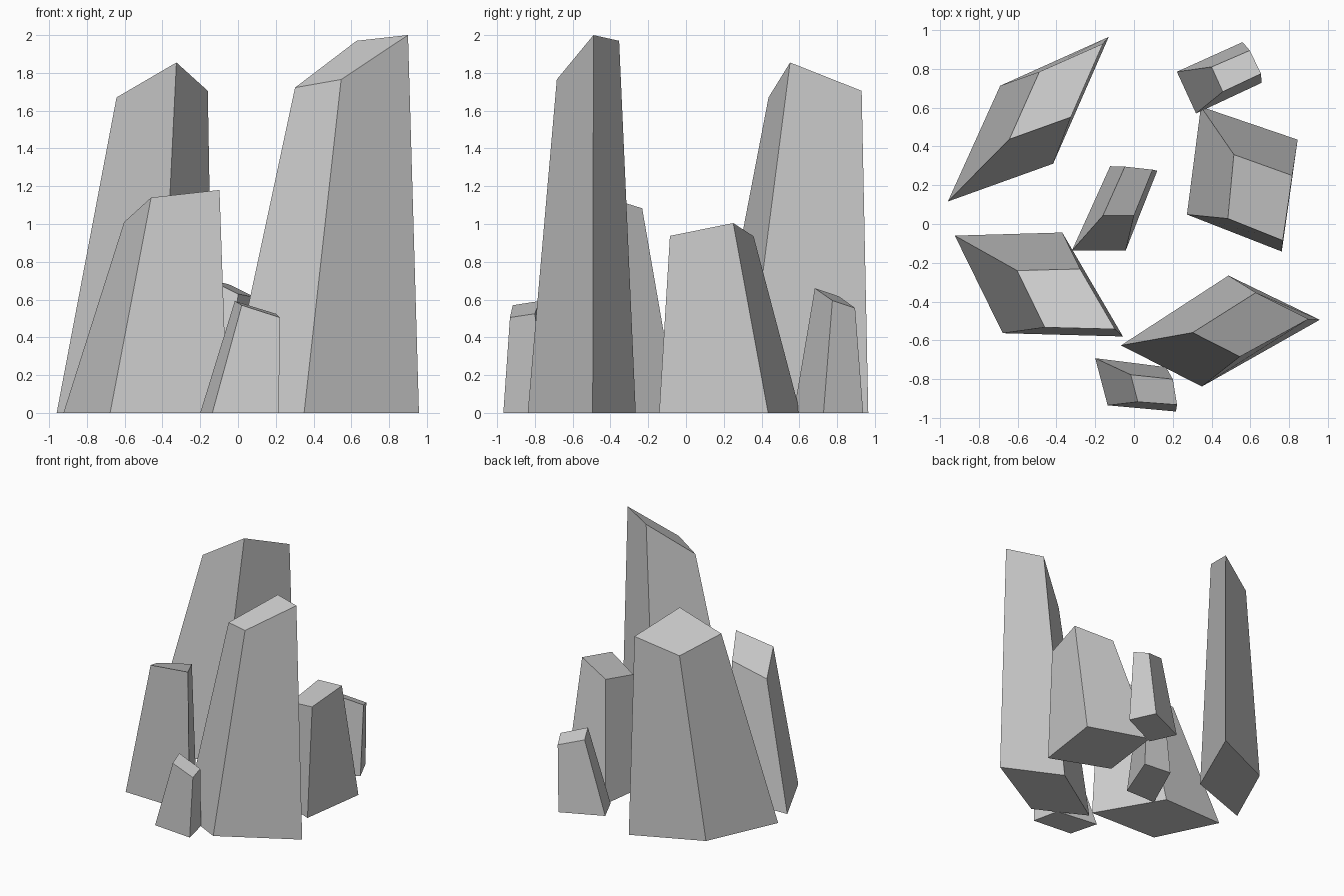
import bpy
import bmesh


def crystal(name, foot, tip):
    """Four-sided shard: footprint corners on the ground joined to a slanted tip."""
    bm = bmesh.new()
    low = [bm.verts.new((x, y, 0)) for x, y in foot]
    high = [bm.verts.new(p) for p in tip]
    bm.faces.new(low[::-1])
    bm.faces.new(high)
    for i in range(4):
        j = (i + 1) % 4
        bm.faces.new((low[i], low[j], high[j], high[i]))
    bmesh.ops.recalc_face_normals(bm, faces=bm.faces[:])
    mesh = bpy.data.meshes.new(name)
    bm.to_mesh(mesh)
    bm.free()
    obj = bpy.data.objects.new(name, mesh)
    bpy.context.collection.objects.link(obj)
    return obj


# Tall crystals
crystal("tall_crystal_back_left",
        [(-.417, .311), (-.13, .965), (-.69, .713), (-.96, .116)],
        [(-.326, .551, 1.855), (-.16, .93, 1.705), (-.488, .785, 1.57), (-.643, .437, 1.67)])
crystal("tall_crystal_front_right",
        [(-.067, -.626), (.35, -.838), (.958, -.494), (.487, -.266)],
        [(.302, -.56, 1.722), (.546, -.684, 1.765), (.90, -.49, 2.0), (.628, -.354, 1.97)])

# Medium crystals
crystal("medium_crystal_front_left",
        [(-.924, -.06), (-.677, -.563), (-.057, -.58), (-.37, -.044)],
        [(-.603, -.24, 1.01), (-.46, -.533, 1.14), (-.098, -.542, 1.18), (-.278, -.232, 1.083)])
crystal("medium_crystal_right",
        [(.345, .605), (.273, .049), (.762, -.142), (.844, .435)],
        [(.515, .358, .935), (.484, .028, .86), (.767, -.085, .937), (.816, .25, 1.005)])

# Small crystals
crystal("small_crystal_back_right",
        [(.221, .785), (.32, .57), (.658, .728), (.56, .938)],
        [(.40, .81, .617), (.458, .682, .66), (.655, .775, .595), (.597, .895, .555)])
crystal("small_crystal_centre",
        [(-.32, -.137), (-.043, -.137), (.12, .275), (-.123, .298)],
        [(-.16, .044, .71), (0, .044, .63), (.096, .28, .61), (-.047, .296, .68)])
crystal("small_crystal_front",
        [(-.20, -.692), (-.136, -.935), (.216, -.967), (.165, -.738)],
        [(-.017, -.777, .592), (.02, -.917, .57), (.222, -.932, .505), (.20, -.80, .525)])
